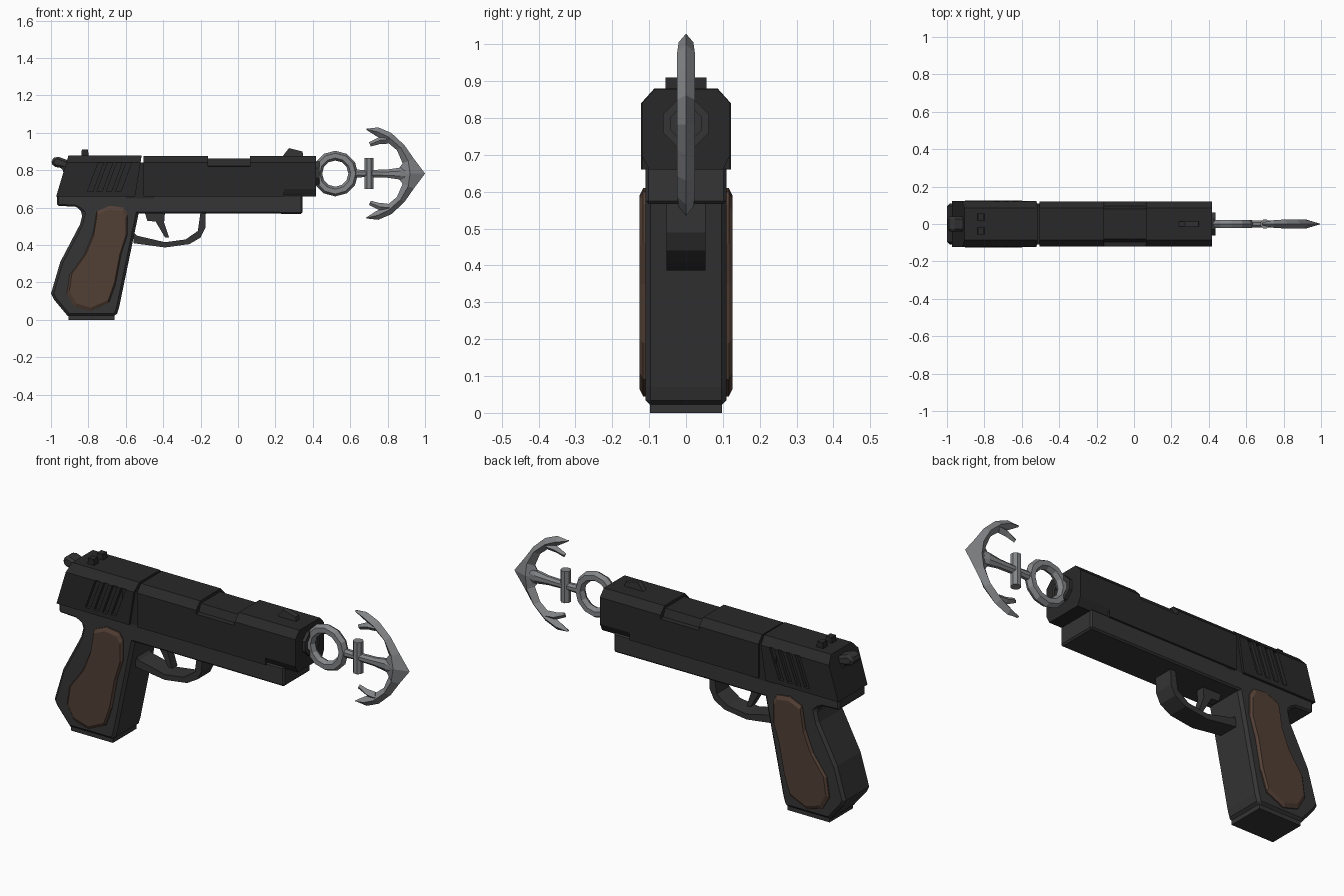
import bpy, bmesh
from math import sin, cos, pi

if "Cube" in bpy.data.objects:
    bpy.data.objects.remove(bpy.data.objects["Cube"])


def material(name, rgb):
    m = bpy.data.materials.new(name)
    m.diffuse_color = (*rgb, 1)
    m.use_nodes = True
    m.node_tree.nodes["Principled BSDF"].inputs["Base Color"].default_value = m.diffuse_color
    return m


BLACK = material("black_steel", (0.022, 0.022, 0.022))
DARK = material("dark_steel", (0.035, 0.035, 0.035))
WOOD = material("brown_wood", (0.085, 0.05, 0.036))
STEEL = material("grey_steel", (0.23, 0.235, 0.245))


def loft(name, sections, mat, bevel=0):
    """Join equal-length loops of 3D points and cap both ends."""
    bm = bmesh.new()
    loops = [[bm.verts.new(p) for p in s] for s in sections]
    n = len(loops[0])
    for a, b in zip(loops, loops[1:]):
        for i in range(n):
            j = (i + 1) % n
            bm.faces.new((a[i], a[j], b[j], b[i]))
    bm.faces.new(loops[0])
    bm.faces.new(loops[-1])
    bmesh.ops.remove_doubles(bm, verts=bm.verts, dist=1e-5)
    bmesh.ops.recalc_face_normals(bm, faces=bm.faces)
    me = bpy.data.meshes.new(name)
    bm.to_mesh(me)
    bm.free()
    me.materials.append(mat)
    ob = bpy.data.objects.new(name, me)
    bpy.context.collection.objects.link(ob)
    if bevel:
        mod = ob.modifiers.new("edge_bevel", 'BEVEL')
        mod.width, mod.segments = bevel, 1
        mod.limit_method, mod.angle_limit = 'ANGLE', 0.9
    return ob


def prism(name, profile, y0, y1, mat, bevel=0):
    """Extrude an (x, z) profile from y0 to y1."""
    return loft(name, [[(x, y, z) for x, z in profile] for y in (y0, y1)], mat, bevel)


def box(name, x0, x1, y0, y1, z0, z1, mat, bevel=0):
    return prism(name, [(x0, z0), (x1, z0), (x1, z1), (x0, z1)], y0, y1, mat, bevel)


def across(half):
    """Mirror a right-hand (y, z) half section into a full loop."""
    return half + [(-y, z) for y, z in reversed(half)]


def ring(axis, pos, ru, rv, centre, n=8):
    pts = []
    for i in range(n):
        a = 2 * pi * (i + 0.5) / n
        u, v = ru * cos(a), rv * sin(a)
        pts.append((pos, centre[0] + u, centre[1] + v) if axis == 'x'
                   else (centre[0] + u, centre[1] + v, pos))
    return pts


# Front slide with ejection recess and stepped nose
full = across([(.12, .66), (.12, .70), (.12, .82), (.12, .84), (.086, .877)])
port = across([(.12, .66), (.12, .70), (.12, .82), (.097, .823), (.08, .862)])
nose = across([(.10, .66), (.12, .70), (.12, .82), (.12, .84), (.086, .877)])
stations = [(-.505, full), (-.16, full), (-.16, port), (.065, port), (.065, full),
            (.245, full), (.245, nose), (.418, nose)]
loft("front_slide", [[(x, y, z) for y, z in s] for x, s in stations], BLACK)

# Rear slide with slanted ends
rear = across([(.122, .66), (.122, .84), (.086, .88)])
slide = loft("rear_slide", [
    [(-.972 + (z - .66) * .3, y, z) for y, z in rear],
    [(-.55 + (z - .66) * .16, y, z) for y, z in rear]], BLACK)
box("slide_core", -.6, -.45, -.11, .11, .65, .84, BLACK)

# Slanted grip grooves cut into both sides of the rear slide
for i in range(4):
    x = -.805 + i * .05
    for s in (-1, 1):
        cutter = prism("groove_cutter", [(x, .685), (x + .028, .685), (x + .086, .842), (x + .058, .842)],
                       s * .104, s * .15, BLACK)
        cutter.hide_render = True
        cutter.hide_viewport = True
        mod = slide.modifiers.new("groove", 'BOOLEAN')
        mod.operation, mod.object, mod.solver = 'DIFFERENCE', cutter, 'EXACT'

# Frame and grip
prism("frame", [(-.968, .67), (-.968, .61), (-.87, .605), (-.80, .57), (.345, .567), (.345, .67)],
      -.11, .11, DARK, .008)
prism("grip", [(-.87, .61), (-.83, .57), (-.845, .51), (-.95, .31), (-1, .14), (-.985, .11),
               (-.91, .02), (-.65, .02), (-.635, .07), (-.525, .60)], -.11, .11, DARK, .014)
box("grip_base", -.905, -.66, -.098, .098, 0, .03, DARK)

# Wooden grip panels
panel = [(-.755, .58), (-.685, .61), (-.61, .60), (-.59, .565), (-.59, .46), (-.625, .35), (-.655, .19),
         (-.69, .09), (-.79, .045), (-.875, .07), (-.915, .14), (-.90, .24), (-.82, .35), (-.775, .46)]
cx, cz = -.73, .33
for s, side in ((-1, "front"), (1, "back")):
    loft(side + "_grip_panel", [
        [(cx + (x - cx) * k, s * y, cz + (z - cz) * k) for x, z in panel]
        for y, k in ((.1, 1), (.116, 1), (.126, .93))], WOOD)

# Trigger and guard
prism("trigger_guard", [(-.56, .47), (-.54, .45), (-.39, .415), (-.28, .43), (-.215, .475), (-.20, .58),
                        (-.172, .58), (-.175, .49), (-.20, .44), (-.26, .405), (-.39, .387), (-.56, .41)],
      -.053, .053, DARK)
prism("trigger", [(-.50, .58), (-.39, .58), (-.395, .52), (-.368, .44), (-.39, .44), (-.44, .525), (-.485, .53)],
      -.022, .022, DARK)

# Hammer
prism("hammer", [(-1, .855), (-.97, .875), (-.90, .85), (-.88, .80), (-.935, .78), (-.935, .81), (-.99, .82)],
      -.04, .04, DARK, .012)

# Sights
for y in (-.037, .037):
    prism("rear_sight", [(-.838, .87), (-.835, .91), (-.803, .91), (-.797, .87)], y - .018, y + .018, BLACK)
prism("front_sight", [(.235, .87), (.272, .918), (.345, .90), (.35, .87)], -.014, .014, DARK)

# Muzzle
c = (0, .785)
loft("muzzle", [ring('x', .40, .067, .067, c), ring('x', .435, .067, .067, c),
                ring('x', .435, .045, .045, c), ring('x', .42, .045, .045, c)], DARK)

# Anchor ring, shank and crossbar
AZ = .782
bpy.ops.mesh.primitive_torus_add(major_segments=12, minor_segments=6, major_radius=.096, minor_radius=.026,
                                 location=(.52, 0, AZ), rotation=(pi / 2, 0, 0))
bpy.context.object.name = "anchor_ring"
bpy.context.object.data.materials.append(STEEL)
loft("anchor_shank", [ring('x', x, ry, rz, (0, AZ)) for x, ry, rz in
                      ((.61, .02, .025), (.68, .02, .02), (.80, .02, .024), (.87, .023, .035), (.93, .012, .035))],
     STEEL)
loft("anchor_crossbar", [ring('z', z, .026, .026, (.70, 0)) for z in (AZ - .083, AZ + .083)], STEEL)

# Anchor arms: diamond sections between outer and inner edge points
arm = [((1.0, 0), (.84, 0), .024), ((.94, .08), (.88, .055), .025), ((.89, .152), (.85, .125), .025),
       ((.82, .217), (.79, .175), .024), ((.75, .247), (.74, .20), .02), ((.687, .24), (.685, .235), .008)]
barb = [((.82, .205), (.80, .16), .02), ((.765, .20), (.755, .157), .018), ((.70, .168), (.71, .145), .006)]
for s, side in ((1, "upper"), (-1, "lower")):
    for part, rows in (("arm", arm), ("barb", barb)):
        loft(f"anchor_{side}_{part}", [
            [(o[0], 0, AZ + s * o[1]), ((o[0] + i[0]) / 2, t, AZ + s * (o[1] + i[1]) / 2),
             (i[0], 0, AZ + s * i[1]), ((o[0] + i[0]) / 2, -t, AZ + s * (o[1] + i[1]) / 2)]
            for o, i, t in rows], STEEL)
